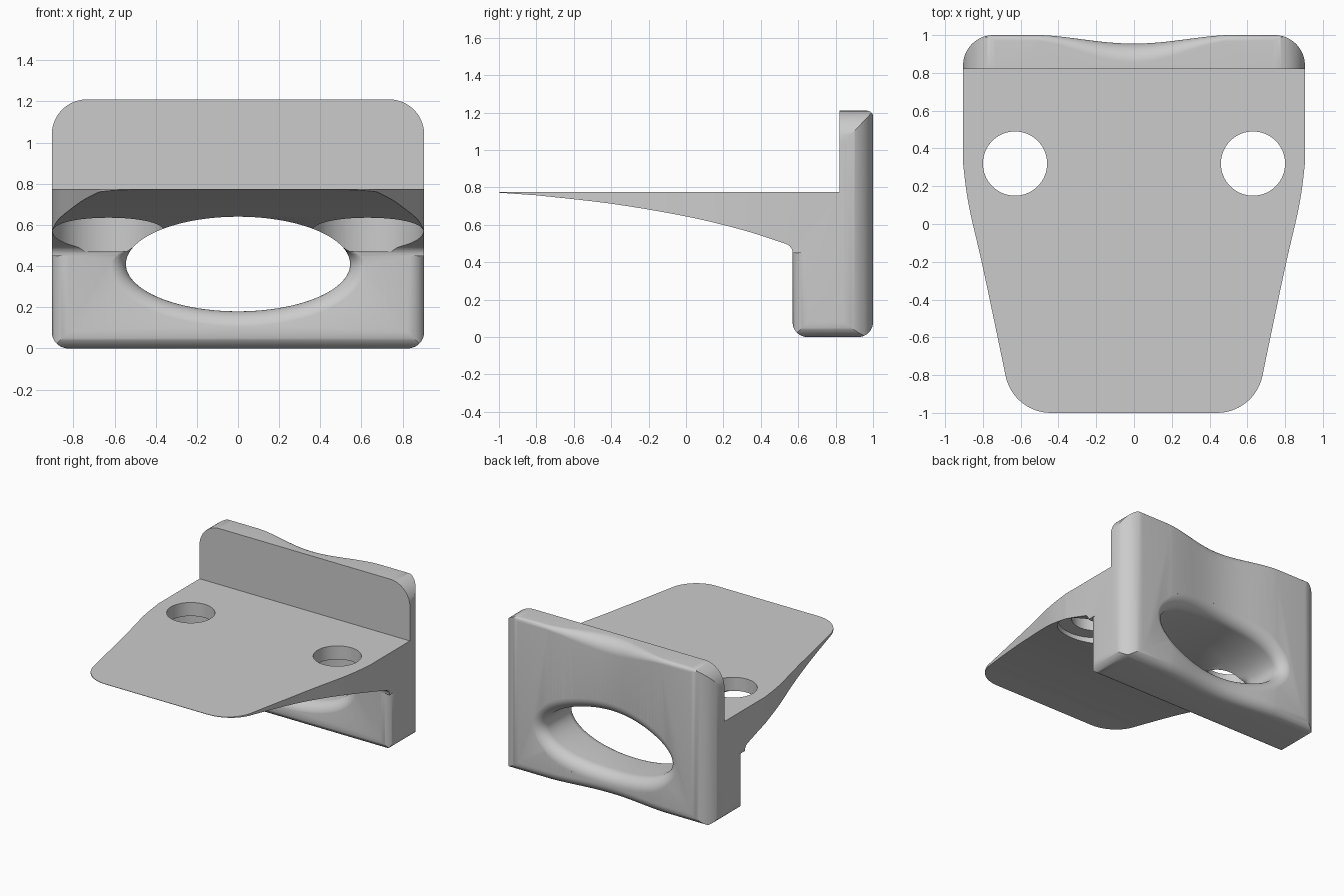
import bpy, bmesh, math
from math import sin, cos, pi

if "Cube" in bpy.data.objects:
    bpy.data.objects.remove(bpy.data.objects["Cube"])

mat = bpy.data.materials.new("light_grey")
mat.diffuse_color = (0.6, 0.6, 0.6, 1)
mat.use_nodes = True
mat.node_tree.nodes["Principled BSDF"].inputs["Base Color"].default_value = mat.diffuse_color


def loft(name, rings):
    """Solid skinned through closed rings, capped at both ends."""
    bm = bmesh.new()
    vs = [[bm.verts.new(p) for p in r] for r in rings]
    n = len(rings[0])
    for a, b in zip(vs, vs[1:]):
        for i in range(n):
            j = (i + 1) % n
            bm.faces.new((a[i], a[j], b[j], b[i]))
    bm.faces.new(vs[0])
    bm.faces.new(vs[-1])
    bmesh.ops.recalc_face_normals(bm, faces=bm.faces)
    me = bpy.data.meshes.new(name)
    bm.to_mesh(me)
    bm.free()
    ob = bpy.data.objects.new(name, me)
    bpy.context.collection.objects.link(ob)
    return ob


def prism(name, pts, axis, lo, hi):
    """Extrude a 2D outline along x, y or z."""
    put = {"x": lambda p, d: (d, p[0], p[1]),
           "y": lambda p, d: (p[0], d, p[1]),
           "z": lambda p, d: (p[0], p[1], d)}[axis]
    return loft(name, [[put(p, d) for p in pts] for d in (lo, hi)])


def arc(cx, cy, r, a0, a1, n=12):
    return [(cx + r * cos(math.radians(a0 + (a1 - a0) * i / n)),
             cy + r * sin(math.radians(a0 + (a1 - a0) * i / n))) for i in range(n + 1)]


def smooth_path(ctrl, n=8):
    """Catmull-Rom curve through control points."""
    c = [ctrl[0]] + ctrl + [ctrl[-1]]
    out = []
    for p0, p1, p2, p3 in zip(c, c[1:], c[2:], c[3:]):
        for k in range(n):
            t = k / n
            out.append(tuple(0.5 * (2 * b + (d - a) * t + (2 * a - 5 * b + 4 * d - e) * t * t
                                    + (3 * b - a - 3 * d + e) * t ** 3)
                             for a, b, d, e in zip(p0, p1, p2, p3)))
    return out + [ctrl[-1]]


def boolean(ob, other, op):
    m = ob.modifiers.new("cut", "BOOLEAN")
    m.operation, m.object, m.solver = op, other, "EXACT"
    bpy.context.view_layer.objects.active = ob
    bpy.ops.object.modifier_apply(modifier="cut")
    bpy.data.objects.remove(other, do_unlink=True)


W, H, TOP = 0.905, 1.21, 0.775

# side profile: thin shelf, rear block and upright wall
side = [(-1.0, TOP), (-1.0, 0.772)]
side += smooth_path([(-0.8, 0.758), (-0.4, 0.713), (0, 0.645), (0.3, 0.573), (0.52, 0.503)])
side += arc(0.52, 0.45, 0.05, 70, 0, 6)
side += arc(0.65, 0.08, 0.08, 180, 270) + arc(0.92, 0.08, 0.08, 270, 360)
side += arc(0.97, H - 0.03, 0.03, 0, 90, 6) + [(0.82, H), (0.82, TOP)]
body = prism("shelf_bracket", side, "x", -1.2, 1.2)

# front outline: rounded top and bottom corners
front = arc(W - 0.17, H - 0.17, 0.17, 0, 90) + arc(-W + 0.17, H - 0.17, 0.17, 90, 180)
front += arc(-W + 0.08, 0.08, 0.08, 180, 270) + arc(W - 0.08, 0.08, 0.08, 270, 360)
boolean(body, prism("front_outline", front, "y", -1.5, 1.5), "INTERSECT")

# top outline: tapered shelf with rounded corners
half = arc(0.44, -0.755, 0.245, -90, -10)
half += smooth_path([(0.695, -0.73), (0.80, -0.23), (0.875, 0.1), (W, 0.32)])
half += arc(W - 0.16, 0.84, 0.16, 0, 90)
plan = half + [(-x, y) for x, y in reversed(half)]
boolean(body, prism("top_outline", plan, "z", -0.5, 1.7), "INTERSECT")

# rounded front upright edges of the block, screw holes with counterbores
for s in (-1, 1):
    corner = [(s * x, y) for x, y in arc(W - 0.08, 0.65, 0.08, 0, -90) + [(W - 0.08, 0.5), (1.0, 0.5), (1.0, 0.65)]]
    boolean(body, prism("edge_cutter", corner, "z", -0.1, 0.45), "DIFFERENCE")
    boolean(body, prism("counterbore", arc(s * 0.63, 0.32, 0.272, 0, 360, 64)[:-1], "z", 0.47, 0.67), "DIFFERENCE")
    boolean(body, prism("screw_hole", arc(s * 0.63, 0.32, 0.17, 0, 360, 64)[:-1], "z", 0.47, 1.0), "DIFFERENCE")


# shallow hollow down the back, with a softer rim at the top
def hollow(x):
    return 0.5 * (1 + cos(pi * min(abs(x) / 0.56, 1)))


def back_y(x):
    return 1.002 - 0.047 * hollow(x)


rings = []
for i in range(49):
    x = -0.6 + 1.2 * i / 48
    y, r = back_y(x), 0.03 + 0.07 * hollow(x)
    col = [(y - 0.08, -0.1)] + arc(y - 0.08, 0.08, 0.08, -90, 0)
    col += arc(y - r, H - r, r, 0, 90) + [(y - r, 1.4), (1.5, 1.4), (1.5, -0.1)]
    rings.append([(x, a, b) for a, b in col])
boolean(body, loft("back_hollow", rings), "DIFFERENCE")

# oval opening, flared at both ends
N, R, CZ, A, B = 96, 0.09, 0.41, 0.545, 0.23


def oval(flare, depth):
    ring = []
    for i in range(N):
        a = 2 * pi * (i + 0.5) / N
        nx, nz = cos(a) / A, sin(a) / B
        d = flare(sin(a)) / math.hypot(nx, nz)
        x = A * cos(a) + nx * d
        ring.append((x, depth(x), CZ + B * sin(a) + nz * d))
    return ring


def low(s):
    t = min(max((0.35 - s) / 0.35, 0), 1)
    return t * t * (3 - 2 * t)


rings = [oval(lambda s: R * low(s), lambda x: -0.3)]
for k in range(11):
    p = k / 10 * pi / 2
    rings.append(oval(lambda s: R * low(s) * (1 - sin(p)), lambda x: 0.568 + R * (1 - cos(p))))
for k in range(11):
    p = k / 10 * pi / 2
    rings.append(oval(lambda s: R * (1 - cos(p)), lambda x: back_y(x) - R + R * sin(p)))
rings.append(oval(lambda s: R, lambda x: 1.2))
boolean(body, loft("oval_opening", rings), "DIFFERENCE")

# finish
body.data.materials.clear()
body.data.materials.append(mat)
for f in body.data.polygons:
    f.material_index = 0
bpy.ops.object.select_all(action="DESELECT")
body.select_set(True)
bpy.context.view_layer.objects.active = body
bpy.ops.object.shade_smooth_by_angle(angle=math.radians(30))
